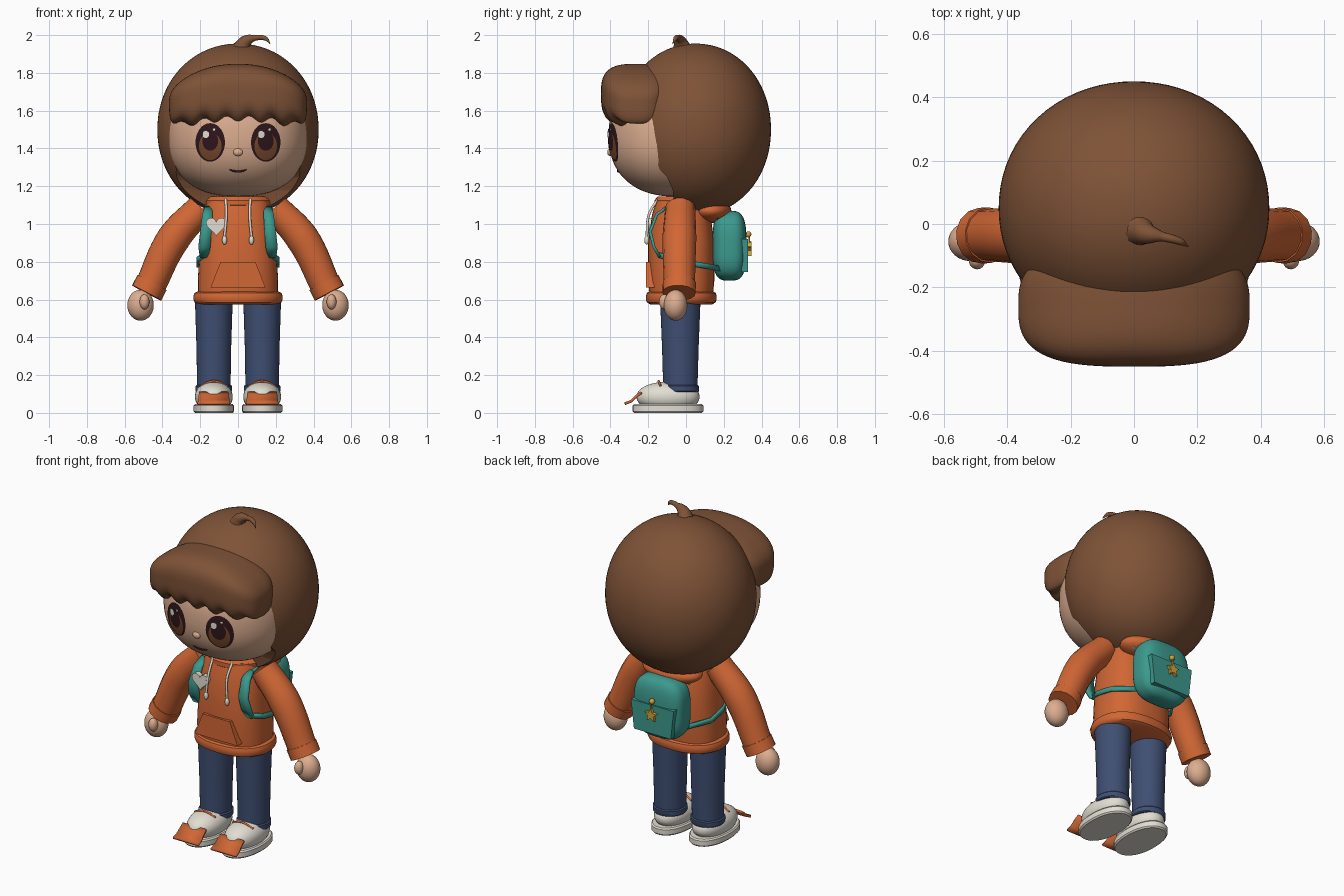
import bpy, bmesh, math
from mathutils import Vector

if "Cube" in bpy.data.objects:
    bpy.data.objects.remove(bpy.data.objects["Cube"])
made = []


def material(name, *rgb):
    m = bpy.data.materials.new(name)
    m.use_nodes = True
    m.diffuse_color = (*rgb, 1)
    m.node_tree.nodes["Principled BSDF"].inputs["Base Color"].default_value = (*rgb, 1)
    return m


SKIN = material("skin", .72, .42, .28)
HAIR = material("brown_hair", .21, .085, .038)
ORANGE = material("orange_cloth", .64, .135, .035)
JEANS = material("blue_denim", .05, .078, .17)
WHITE = material("off_white", .76, .73, .65)
TEAL = material("teal_fabric", .045, .32, .27)
GOLD = material("gold", .66, .36, .04)
DARK = material("dark_eye", .028, .008, .011)
IRIS = material("brown_iris", .19, .065, .025)


def finish(name, bm, mat):
    bmesh.ops.recalc_face_normals(bm, faces=bm.faces)
    me = bpy.data.meshes.new(name)
    bm.to_mesh(me)
    bm.free()
    me.materials.append(mat)
    ob = bpy.data.objects.new(name, me)
    bpy.context.collection.objects.link(ob)
    made.append(ob)
    return ob


def activate(ob):
    bpy.ops.object.select_all(action='DESELECT')
    ob.select_set(True)
    bpy.context.view_layer.objects.active = ob


def blob(name, center, radii, mat, n=2.0, seg=32, warp=None):
    """Ellipsoid; a higher n makes it boxier."""
    bm = bmesh.new()
    bmesh.ops.create_uvsphere(bm, u_segments=seg, v_segments=seg * 2 // 3, radius=1)
    for v in bm.verts:
        p = v.co * sum(abs(c) ** n for c in v.co) ** (-1 / n)
        v.co = Vector(c + r * k for c, r, k in zip(center, radii, p))
        if warp:
            v.co = warp(v.co, p)
    return finish(name, bm, mat)


def stack(name, cx, cy, levels, mat, n=2.0, seg=40):
    """Loft of level (z, rx, ry) rings."""
    bm = bmesh.new()
    rings = []
    for z, rx, ry in levels:
        ring = []
        for i in range(seg):
            c, s = math.cos(math.tau * i / seg), math.sin(math.tau * i / seg)
            k = (abs(c) ** n + abs(s) ** n) ** (-1 / n)
            ring.append(bm.verts.new((cx + rx * c * k, cy + ry * s * k, z)))
        rings.append(ring)
    for a, b in zip(rings, rings[1:]):
        for i in range(seg):
            j = (i + 1) % seg
            bm.faces.new((a[i], a[j], b[j], b[i]))
    bm.faces.new(rings[0])
    bm.faces.new(rings[-1])
    return finish(name, bm, mat)


def tube(name, points, radii, mat):
    """Smooth tube through points with a radius at each."""
    cu = bpy.data.curves.new(name, 'CURVE')
    cu.dimensions = '3D'
    cu.bevel_depth, cu.bevel_resolution, cu.resolution_u = 1, 5, 8
    cu.use_fill_caps = True
    sp = cu.splines.new('BEZIER')
    sp.bezier_points.add(len(points) - 1)
    for bp, p, r in zip(sp.bezier_points, points, radii):
        bp.co, bp.radius = p, r
        bp.handle_left_type = bp.handle_right_type = 'AUTO'
    cu.materials.append(mat)
    ob = bpy.data.objects.new(name, cu)
    bpy.context.collection.objects.link(ob)
    activate(ob)
    bpy.ops.object.convert(target='MESH')
    made.append(bpy.context.object)


def ribbon(name, points, halves, thick, mat):
    """Flat strip; halves are the half-width vectors along it."""
    bm = bmesh.new()
    rows = [[bm.verts.new(Vector(p) + Vector(h) * k) for k in (-1, 1)]
            for p, h in zip(points, halves)]
    for a, b in zip(rows, rows[1:]):
        bm.faces.new((a[0], a[1], b[1], b[0]))
    ob = finish(name, bm, mat)
    mod = ob.modifiers.new("thickness", 'SOLIDIFY')
    mod.thickness, mod.offset = thick, 0


def plate(name, outline, y, thick, mat):
    """Flat outline in x and z, extruded along y."""
    bm = bmesh.new()
    f = bm.faces.new([bm.verts.new((x, y, z)) for x, z in outline])
    ext = bmesh.ops.extrude_face_region(bm, geom=[f])["geom"]
    for v in ext:
        if isinstance(v, bmesh.types.BMVert):
            v.co.y += thick
    return finish(name, bm, mat)


# Head
FACE, FR, FN = (0, -.05, 1.47), (.375, .36, .325), 2.3
blob("head", FACE, FR, SKIN, FN, 64)


def face_y(x, z):
    k = 1 - abs(x / FR[0]) ** FN - abs((z - FACE[2]) / FR[2]) ** FN
    return FACE[1] - FR[1] * max(k, 0) ** (1 / FN)


def face_disc(name, cx, cz, rx, rz, lift, mat):
    bm = bmesh.new()
    bmesh.ops.create_circle(bm, cap_ends=True, cap_tris=True, segments=32, radius=1)
    bmesh.ops.subdivide_edges(bm, edges=bm.edges[:], cuts=2, use_grid_fill=True)
    for v in bm.verts:
        x, z = cx + v.co.x * rx, cz + v.co.y * rz
        v.co = (x, face_y(x, z) - lift, z)
    bmesh.ops.recalc_face_normals(bm, faces=bm.faces)
    if sum(f.normal.y for f in bm.faces) > 0:
        bmesh.ops.reverse_faces(bm, faces=bm.faces)
    ob = finish(name, bm, mat)
    if sum(p.normal.y for p in ob.data.polygons) > 0:
        ob.data.flip_normals()


for side, s in (("left", 1), ("right", -1)):
    x = s * .147
    face_disc(side + "_eye_outline", x, 1.432, .078, .102, .006, DARK)
    face_disc(side + "_iris", x, 1.412, .06, .074, .009, IRIS)
    face_disc(side + "_pupil", x, 1.44, .042, .052, .012, DARK)
    face_disc(side + "_eye_shine", x - .024, 1.475, .018, .02, .015, WHITE)
    face_disc(side + "_eye_glint", x + .02, 1.5, .008, .008, .015, WHITE)
blob("nose", (0, face_y(0, 1.38), 1.38), (.025, .015, .02), SKIN)
mouth = [(-.045, 1.288), (-.02, 1.28), (.02, 1.28), (.045, 1.288)]
tube("mouth", [(x, face_y(x, z), z) for x, z in mouth], (.003, .006, .006, .003), DARK)

# Hair shell with the face side cut away
hair = blob("hair", (0, .05, 1.5), (.427, .4, .455), HAIR, 2.05, 72)
profile = [(-.6, 1.58), (-.32, 1.48), (-.21, 1.42), (-.17, 1.37), (-.14, 1.29),
           (-.1, 1.25), (-.07, 1.18), (-.05, 1), (-.6, 1)]
bm = bmesh.new()
ends = [[bm.verts.new((x, y, z)) for y, z in profile] for x in (-.7, .7)]
for e in ends:
    bm.faces.new(e)
for i in range(len(profile)):
    a, b = ends
    bm.faces.new((a[i - 1], a[i], b[i], b[i - 1]))
cutter = finish("hair_cutter", bm, HAIR)
cutter.hide_render = True
mod = hair.modifiers.new("face_opening", 'BOOLEAN')
mod.operation, mod.solver, mod.object = 'DIFFERENCE', 'EXACT', cutter
activate(hair)
bpy.ops.object.modifier_apply(modifier=mod.name)
made.remove(cutter)
bpy.data.objects.remove(cutter)


def fringe_shape(v, p):
    """Arched top, scalloped lower edge that hangs at the temples."""
    u = abs(p.x)
    if p.z > 0:
        v.z -= .09 * u ** 2 * p.z + .05 * u ** 4 * (1 - p.z)
    else:
        v.z -= .05 * u ** 4 - p.z * (.055 * u ** 4 + .02 * math.cos(v.x * math.tau / .12))
    return v


blob("fringe", (0, -.26, 1.69), (.365, .19, .158), HAIR, 3, 96, fringe_shape)
tube("hair_curl", [(.02, -.02, 1.93), (.04, -.03, 1.965), (.09, -.04, 1.985),
                   (.145, -.055, 1.982), (.17, -.07, 1.955)],
     (.05, .034, .015, .012, .002), HAIR)

# Hooded top
stack("torso", 0, -.025, [(.6, .213, .165), (.7, .213, .175), (.9, .2, .175),
                          (1.05, .185, .155), (1.13, .16, .13)], ORANGE, 2.5)
stack("hem", 0, -.025, [(.575, .212, .165), (.585, .23, .182), (.6, .236, .187),
                        (.62, .236, .187), (.635, .23, .182), (.645, .21, .165)], ORANGE, 2.3)
stack("collar", 0, -.02, [(1.08, .16, .13), (1.1, .176, .148), (1.125, .176, .148),
                          (1.145, .155, .13)], ORANGE)
blob("hood", (0, .13, 1.07), (.19, .11, .065), ORANGE)
plate("front_pocket", [(-.145, .665), (.145, .665), (.092, .8), (-.092, .8)],
      -.212, .045, ORANGE)
for x in (-.062, .062):
    tube("drawstring", [(x * 1.05, -.15, 1.13), (x, -.196, 1.05), (x * 1.15, -.208, .93)],
         (.007, .007, .007), WHITE)
    blob("drawstring_tip", (x * 1.15, -.208, .915), (.013, .013, .024), WHITE)
heart = []
for i in range(40):
    t = math.tau * i / 40
    hz = 13 * math.cos(t) - 5 * math.cos(2 * t) - 2 * math.cos(3 * t) - math.cos(4 * t)
    heart.append((-.115 + .0034 * 16 * math.sin(t) ** 3, .992 + .0034 * hz))
plate("heart_badge", heart, -.205, .03, WHITE)

# Arms, legs, shoes and straps on both sides
for side, s in (("left", 1), ("right", -1)):
    tube(side + "_sleeve", [(s * .195, -.03, 1.085), (s * .34, -.035, .925), (s * .47, -.035, .66)],
         (.08, .09, .082), ORANGE)
    tube(side + "_cuff", [(s * .455, -.035, .69), (s * .484, -.037, .635)], (.088, .088), ORANGE)
    blob(side + "_hand", (s * .516, -.055, .57), (.07, .062, .082), SKIN)
    blob(side + "_thumb", (s * .495, -.115, .588), (.026, .028, .04), SKIN)
    x = s * .128
    stack(side + "_leg", x, -.03, [(.11, .088, .09), (.35, .092, .097), (.6, .1, .107)], JEANS)
    stack(side + "_leg_cuff", x, -.03, [(.11, .092, .094), (.115, .097, .098),
                                        (.142, .097, .098), (.148, .09, .092)], JEANS)
    stack(side + "_sole", x, -.095, [(0, .1, .18), (.008, .107, .187), (.038, .107, .187),
                                     (.046, .1, .18)], WHITE, 2.2)
    blob(side + "_shoe", (x, -.095, .085), (.1, .167, .08), WHITE, 2.1)
    ribbon(side + "_shoe_tongue", [(x, -.235, .108), (x, -.26, .09), (x, -.29, .062),
                                   (x, -.325, .048)],
           [(.078, 0, 0), (.08, 0, 0), (.083, 0, 0), (.086, 0, 0)], .014, ORANGE)
    tube(side + "_lace", [(x - .07, -.135, .143), (x, -.145, .168), (x + .07, -.135, .143)],
         (.006, .006, .006), ORANGE)
    ribbon(side + "_strap", [(s * .155, -.1, 1.09), (s * .162, -.155, 1.05), (s * .17, -.19, .96),
                             (s * .178, -.17, .88), (s * .18, -.14, .825)],
           [(.02, 0, 0), (.027, 0, 0), (.03, 0, 0), (.032, 0, 0), (.022, 0, 0)], .016, TEAL)
    ribbon(side + "_lower_strap", [(s * .18, -.14, .835), (s * .215, -.06, .81),
                                   (s * .215, .06, .785), (s * .13, .18, .765)],
           [(0, 0, .014)] * 4, .012, TEAL)
    ribbon(side + "_upper_strap", [(s * .155, -.1, 1.085), (s * .15, 0, 1.11), (s * .12, .17, 1.03)],
           [(.022, 0, 0)] * 3, .014, TEAL)

# Backpack with a star charm
blob("backpack", (0, .23, .885), (.165, .09, .185), TEAL, 3.3, 48)
plate("backpack_pocket", [(-.125, .745), (.125, .745), (.145, .92), (-.145, .92)],
      .295, .032, TEAL)
blob("charm_bead", (0, .33, .945), (.016, .016, .016), GOLD)
tube("charm_cord", [(0, .333, .945), (0, .338, .89)], (.004, .004), GOLD)
star = []
for i in range(10):
    a, r = math.tau * i / 10, .02 if i % 2 else .042
    star.append((r * math.sin(a), .865 + r * math.cos(a)))
plate("star_charm", star, .328, .018, GOLD)

bpy.ops.object.select_all(action='DESELECT')
for ob in made:
    ob.select_set(True)
bpy.context.view_layer.objects.active = made[0]
bpy.ops.object.shade_smooth_by_angle(angle=math.radians(40))
